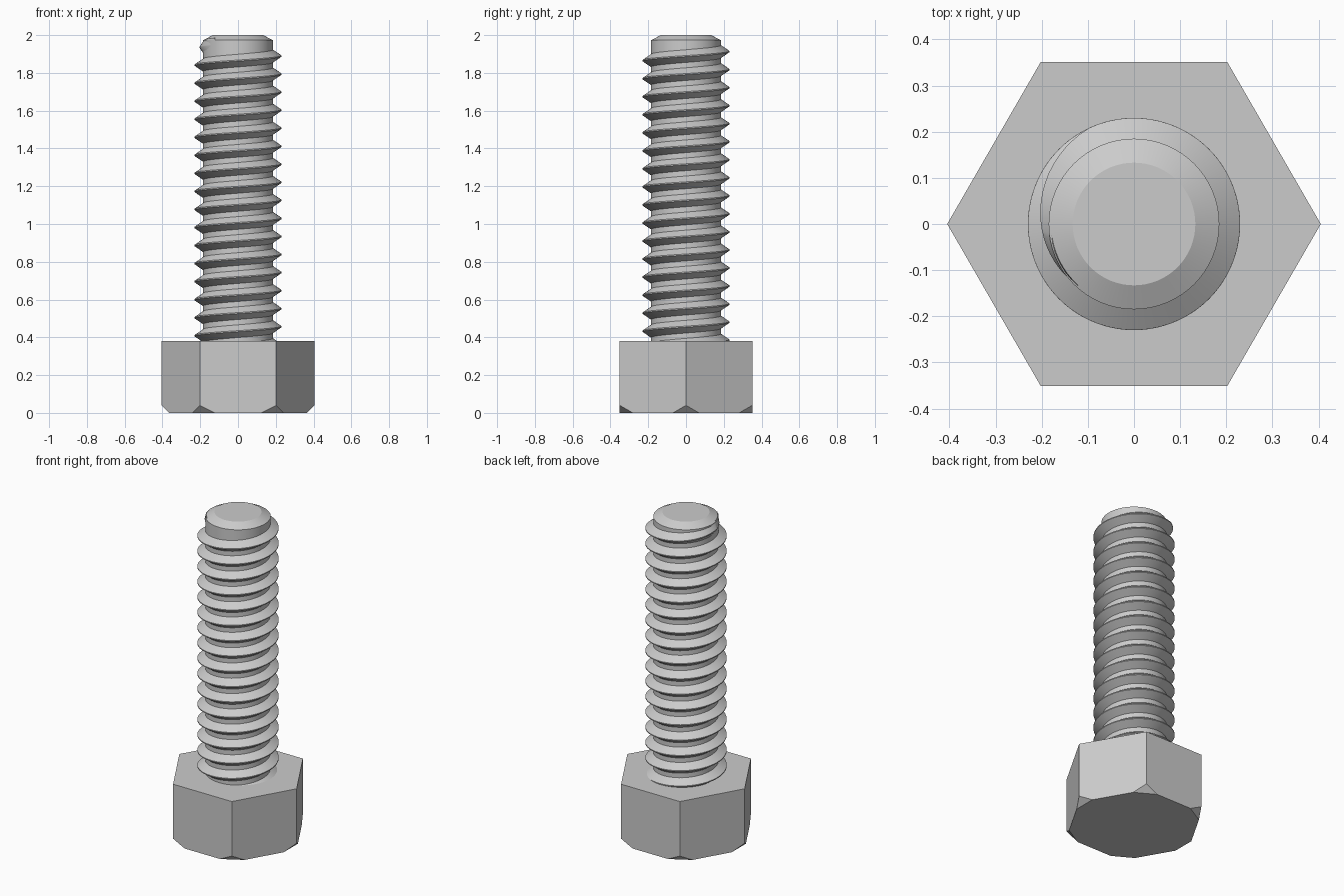
import bpy, bmesh
from math import radians, pi, sin, cos
from mathutils import Vector

if "Cube" in bpy.data.objects:
    bpy.data.objects.remove(bpy.data.objects["Cube"])

steel = bpy.data.materials.new("grey_steel")
steel.use_nodes = True
GREY = (0.6, 0.6, 0.6, 1)
steel.diffuse_color = GREY
steel.node_tree.nodes["Principled BSDF"].inputs["Base Color"].default_value = GREY


def polar(r, a, z):
    return Vector((r * cos(a), r * sin(a), z))


def ring(r, z, n):
    return [polar(r, 2 * pi * i / n, z) for i in range(n)]


def loft(rows):
    """Skin a series of closed loops and cap both ends."""
    bm = bmesh.new()
    loops = [[bm.verts.new(p) for p in row] for row in rows]
    for low, high in zip(loops, loops[1:]):
        for i in range(len(low)):
            j = (i + 1) % len(low)
            bm.faces.new((low[i], low[j], high[j], high[i]))
    bm.faces.new(loops[0])
    bm.faces.new(loops[-1])
    return bm


def finish(bm, name, smooth_angle=None):
    bmesh.ops.recalc_face_normals(bm, faces=bm.faces[:])
    mesh = bpy.data.meshes.new(name)
    bm.to_mesh(mesh)
    bm.free()
    mesh.materials.append(steel)
    obj = bpy.data.objects.new(name, mesh)
    bpy.context.collection.objects.link(obj)
    if smooth_angle:
        bpy.ops.object.select_all(action='DESELECT')
        obj.select_set(True)
        bpy.context.view_layer.objects.active = obj
        bpy.ops.object.shade_smooth_by_angle(angle=radians(smooth_angle))
    return obj


HEAD_R, HEAD_H, CUT = 0.405, 0.38, 0.04
ROOT_R, CREST_R, PITCH = 0.185, 0.23, 0.0955
SEGMENTS = 64

# Hexagonal head with its six lower corners cut off
head = loft([ring(HEAD_R, 0, 6), ring(HEAD_R, HEAD_H, 6)])
for k in range(6):
    a = k * pi / 3
    cut = bmesh.ops.bisect_plane(
        head, geom=head.verts[:] + head.edges[:] + head.faces[:],
        plane_co=polar(HEAD_R, a, CUT), plane_no=polar(1, a, -1), clear_outer=True)
    edges = [e for e in cut["geom_cut"] if isinstance(e, bmesh.types.BMEdge)]
    bmesh.ops.holes_fill(head, edges=edges, sides=0)
finish(head, "hex_head")

# Shank core with a chamfered tip
profile = [(ROOT_R, HEAD_H - 0.05), (ROOT_R, 1.973), (0.133, 2.0)]
finish(loft([ring(r, z, SEGMENTS) for r, z in profile]), "shank", 20)

# Right-handed helical thread, starting in the head and fading out at the tip
BASE_R, BASE_HALF, CREST_HALF = 0.18, 0.037, 0.003
CREST_Z = 1.889                      # crest height at angle zero of the last turn
FADE_FROM, FADE_TO = radians(115), radians(228)
start = -2 * pi * 16.6
steps = int((FADE_TO - start) / (2 * pi) * SEGMENTS)
rows = []
for i in range(steps + 1):
    a = start + (FADE_TO - start) * i / steps
    fade = min(1, (FADE_TO - a) / (FADE_TO - FADE_FROM))
    crest = BASE_R + 0.001 + (CREST_R - BASE_R - 0.001) * fade
    z = CREST_Z + PITCH * a / (2 * pi)
    rows.append([polar(BASE_R, a, z - BASE_HALF), polar(crest, a, z - CREST_HALF),
                 polar(crest, a, z + CREST_HALF), polar(BASE_R, a, z + BASE_HALF)])
finish(loft(rows), "thread", 30)
